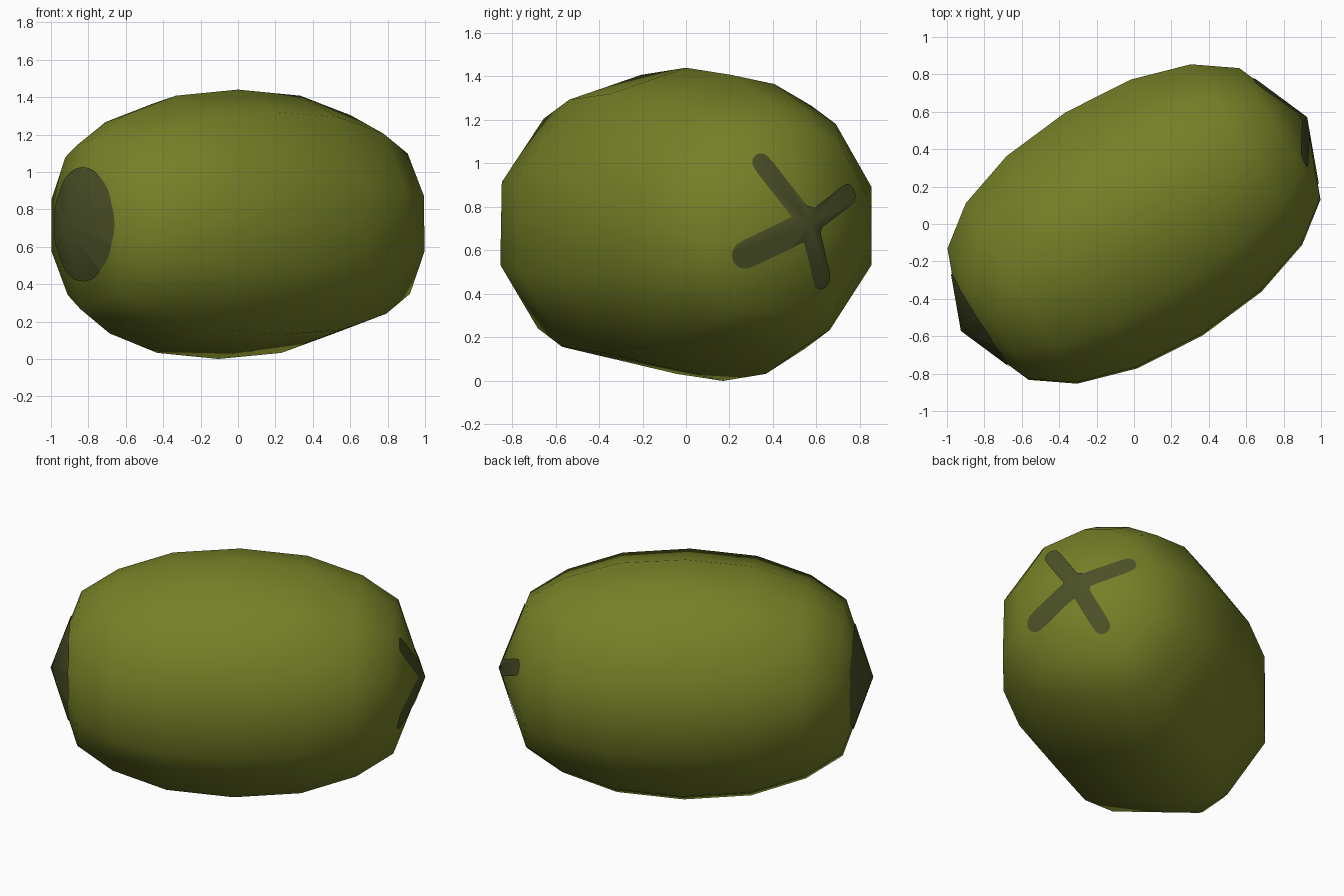
import bpy, bmesh, math
from mathutils import Vector

if "Cube" in bpy.data.objects:
    bpy.data.objects.remove(bpy.data.objects["Cube"])

AXIS = math.radians(31.7)          # long axis direction in plan
S = Vector((math.cos(AXIS), math.sin(AXIS), 0))
T = Vector((math.sin(AXIS), -math.cos(AXIS), 0))
MID = 0.72
POLE, RIM = 1.082, 0.917

# slightly irregular cross-section (across, up)
SECTION = [(0, .72), (-.25, .675), (-.46, .57), (-.70, .21), (-.70, -.23), (-.42, -.60),
           (-.2, -.72), (.45, -.59), (.70, -.23), (.69, .24), (.41, .60)]
# (distance along the axis, scale across, scale up)
HALF = [(RIM, .59, .63), (.707, .81, .81), (.39, .952, .955)]
RINGS = [(-s, a, b) for s, a, b in HALF] + [(0, 1, 1)] + HALF[::-1]


def pt(s, t, z):
    return S * s + T * t + Vector((0, 0, MID + z))


def material(name, rgb):
    m = bpy.data.materials.new(name)
    m.diffuse_color = (*rgb, 1)
    m.use_nodes = True
    m.node_tree.nodes["Principled BSDF"].inputs["Base Color"].default_value = m.diffuse_color
    return m


def finish(bm, name, mat):
    me = bpy.data.meshes.new(name)
    for f in bm.faces:
        f.smooth = True
    bm.to_mesh(me)
    bm.free()
    me.materials.append(mat)
    ob = bpy.data.objects.new(name, me)
    bpy.context.collection.objects.link(ob)
    return ob


olive = material("olive green", (.180, .215, .020))
dark = material("dark olive", (.070, .080, .020))

# body: lofted rings closed with a shallow cone at each end
bm = bmesh.new()
rows = [[bm.verts.new(pt(s, t * a, z * b)) for t, z in SECTION] for s, a, b in RINGS]
n = len(SECTION)
for r0, r1 in zip(rows, rows[1:]):
    for i in range(n):
        j = (i + 1) % n
        bm.faces.new((r0[i], r0[j], r1[j], r1[i]))
for row, s in ((rows[0], -POLE), (rows[-1], POLE)):
    tip = bm.verts.new(pt(s, 0, 0))
    for i in range(n):
        bm.faces.new((row[i], row[(i + 1) % n], tip))
bmesh.ops.recalc_face_normals(bm, faces=bm.faces[:])
finish(bm, "body", olive)

RIM_PTS = [(t * HALF[0][1], z * HALF[0][2]) for t, z in SECTION]


def rim_radius(c, d):
    """Distance from the axis to the end rim along direction (c, d)."""
    for (x0, y0), (x1, y1) in zip(RIM_PTS, RIM_PTS[1:] + RIM_PTS[:1]):
        ex, ey = x1 - x0, y1 - y0
        den = c * ey - d * ex
        if abs(den) < 1e-9:
            continue
        r = (x0 * ey - y0 * ex) / den
        u = (x0 * d - y0 * c) / den
        if r > 0 and -1e-6 <= u <= 1 + 1e-6:
            return r
    return .42


def end_patch(name, side, radius, steps=180):
    """Thin mark lying on an end cone, outline given as radius(angle)."""
    bm = bmesh.new()
    lift = .006
    tip = bm.verts.new(pt(side * (POLE + lift), 0, 0))
    ring = []
    for k in range(steps):
        a = 2 * math.pi * k / steps
        c, d = math.cos(a), math.sin(a)
        R = rim_radius(c, d)
        r = min(radius(a), R * .98)
        ring.append(bm.verts.new(pt(side * (POLE + lift - (POLE - RIM) * r / R), c * r, d * r)))
    for k in range(steps):
        f = bm.faces.new((tip, ring[k], ring[(k + 1) % steps]))
        f.normal_update()
        if f.normal.dot(S) * side < 0:
            f.normal_flip()
    finish(bm, name, dark)


# round stem scar on one end
end_patch("stem_scar", -1, lambda a: .305)

# four-armed cross mark on the other end: (angle, length, half width)
ARMS = [(57, .38, .048), (154, .36, .05), (-27, .37, .066), (243, .33, .05)]


def cross(a):
    best = .085
    for deg, length, w in ARMS:
        off = a - math.radians(deg)
        if math.cos(off) > 0:
            q = abs(math.sin(off))
            side = w / max(q, 1e-6)
            c = length - w              # centre of the rounded tip
            h = w * w - (c * q) ** 2
            cap = c * math.cos(off) + math.sqrt(h) if h > 0 else side
            best = max(best, min(side, cap))
    return best


end_patch("cross_mark", 1, cross)
